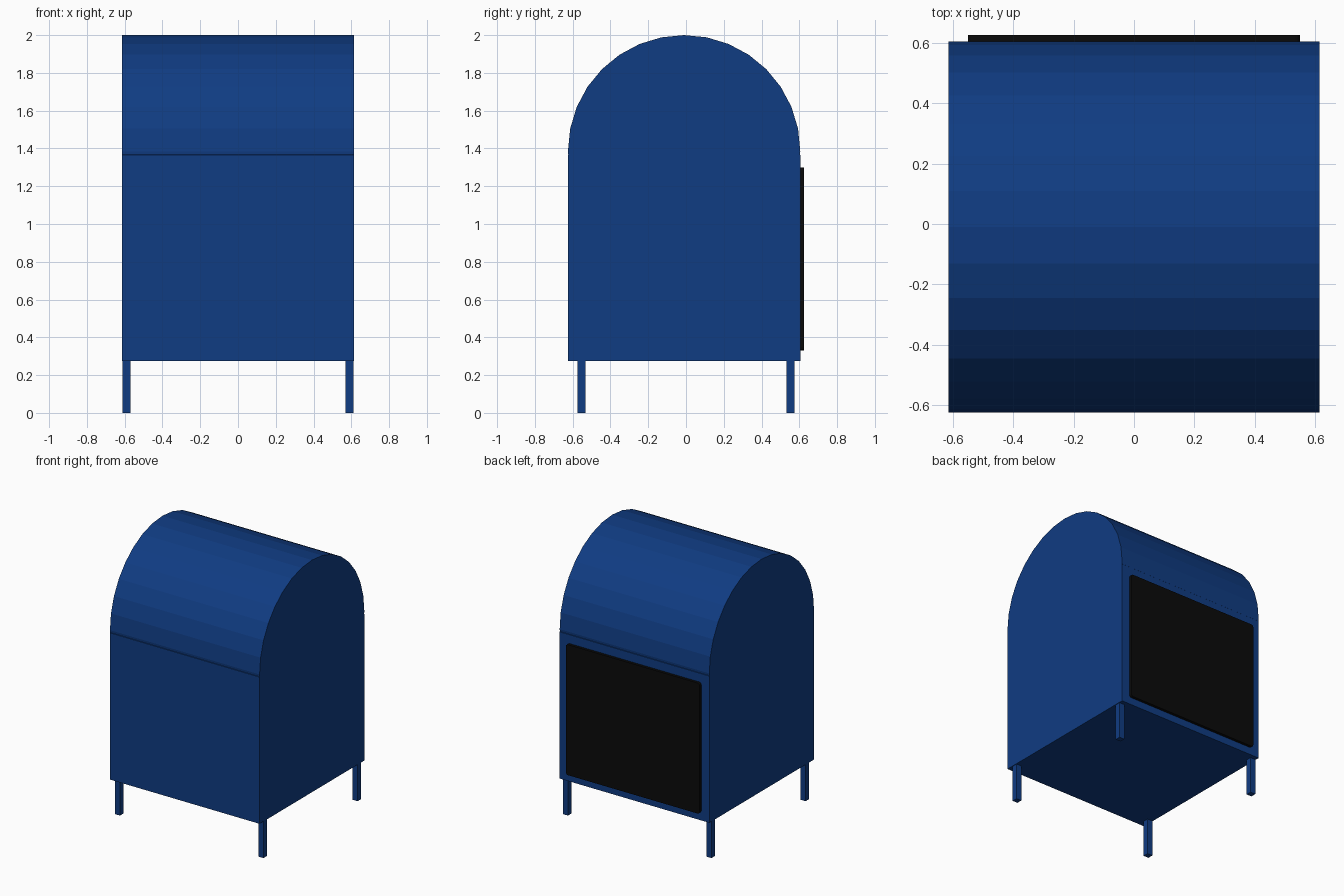
import bpy, bmesh, math
from mathutils import Vector

if "Cube" in bpy.data.objects:
    bpy.data.objects.remove(bpy.data.objects["Cube"])


def material(name, color):
    m = bpy.data.materials.new(name)
    m.diffuse_color = (*color, 1)
    m.use_nodes = True
    m.node_tree.nodes["Principled BSDF"].inputs["Base Color"].default_value = m.diffuse_color
    return m


def make_object(name, bm, mat):
    bmesh.ops.recalc_face_normals(bm, faces=bm.faces)
    mesh = bpy.data.meshes.new(name)
    bm.to_mesh(mesh)
    bm.free()
    mesh.materials.append(mat)
    obj = bpy.data.objects.new(name, mesh)
    bpy.context.collection.objects.link(obj)
    return obj


def extrude_profile(name, points, direction, mat):
    bm = bmesh.new()
    face = bm.faces.new([bm.verts.new(p) for p in points])
    new = bmesh.ops.extrude_face_region(bm, geom=[face], use_keep_orig=True)["geom"]
    bmesh.ops.translate(bm, vec=Vector(direction),
                        verts=[v for v in new if isinstance(v, bmesh.types.BMVert)])
    return make_object(name, bm, mat)


blue = material("blue_paint", (0.005, 0.045, 0.225))
black = material("black_panel", (0.003, 0.003, 0.003))

R, CY, CZ, W = 0.615, -0.01, 1.385, 0.615
FLOOR, SEAM = 0.275, 1.365

# Body: box sides with a faceted half-round roof and a fine seam below it
profile = [(CY - R, FLOOR), (CY + R, FLOOR), (CY + R, SEAM), (CY + R - 0.002, SEAM + 0.002)]
profile += [(CY + R * math.cos(math.pi * i / 16), CZ + R * math.sin(math.pi * i / 16))
            for i in range(17)]
profile += [(CY - R + 0.002, SEAM + 0.002), (CY - R, SEAM)]
extrude_profile("mailbox_body", [(-W, y, z) for y, z in profile], (2 * W, 0, 0), blue)

# Back panel: thin plate with slightly rounded corners
r, x1, z0, z1 = 0.018, 0.55, 0.33, 1.30
panel = []
for k, (cx, cz) in enumerate([(x1 - r, z1 - r), (-x1 + r, z1 - r),
                              (-x1 + r, z0 + r), (x1 - r, z0 + r)]):
    for i in range(4):
        a = math.pi / 2 * (k + i / 3)
        panel.append((cx + r * math.cos(a), 0.60, cz + r * math.sin(a)))
extrude_profile("back_panel", panel, (0, 0.026, 0), black)

# Four square legs
h = 0.021
for side, sx in (("left", -1), ("right", 1)):
    for end, sy in (("front", -1), ("back", 1)):
        x, y = sx * 0.59, sy * 0.553
        foot = [(x + a * h, y + b * h, 0) for a, b in ((-1, -1), (1, -1), (1, 1), (-1, 1))]
        extrude_profile(f"{end}_{side}_leg", foot, (0, 0, FLOOR), blue)
